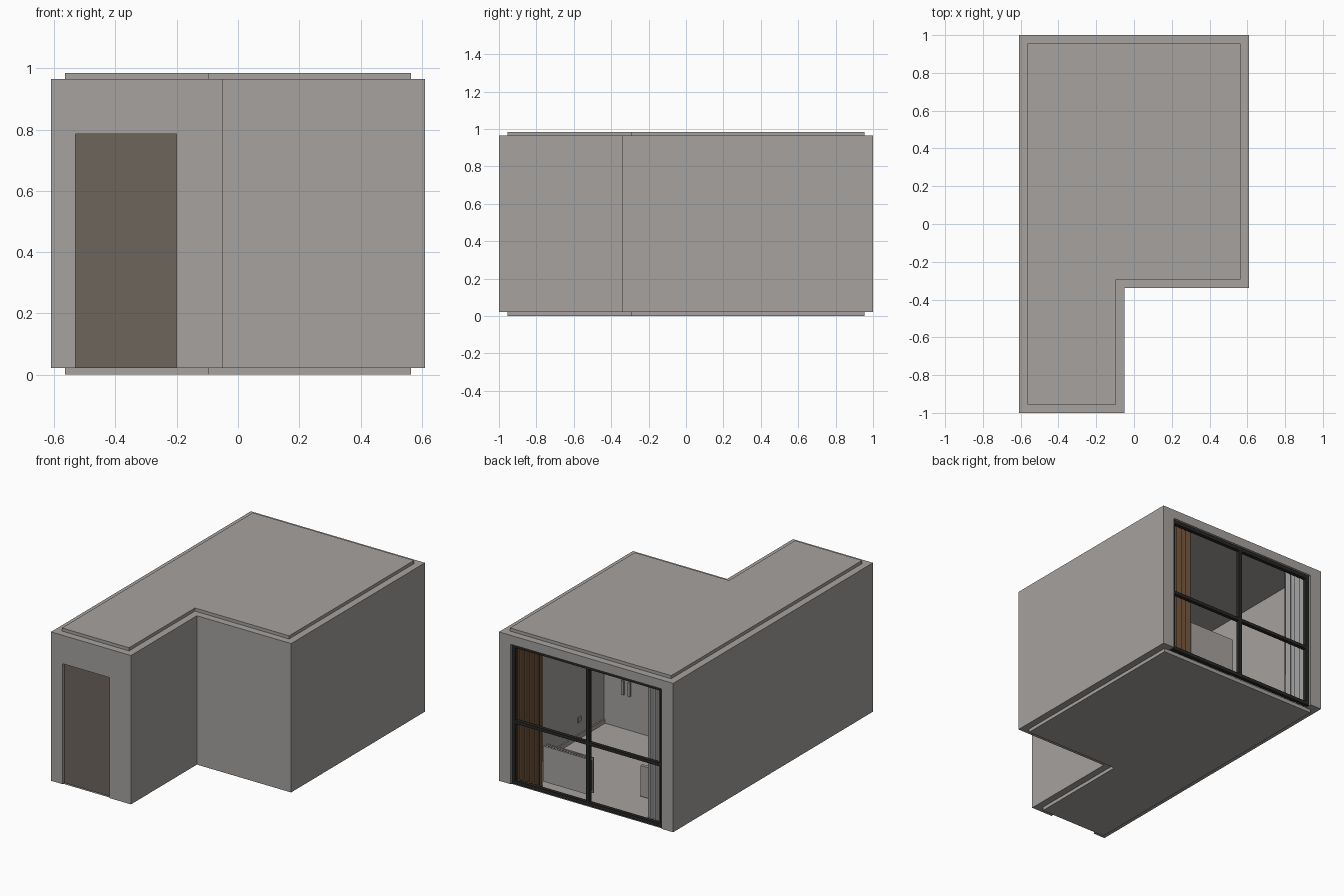
import bpy, bmesh, math

if "Cube" in bpy.data.objects:
    bpy.data.objects.remove(bpy.data.objects["Cube"])


def material(name, rgb):
    m = bpy.data.materials.new(name)
    m.diffuse_color = (*rgb, 1)
    m.use_nodes = True
    m.node_tree.nodes["Principled BSDF"].inputs["Base Color"].default_value = m.diffuse_color
    return m


WALL = material("warm grey plaster", (0.38, 0.36, 0.345))
DOOR = material("brown door", (0.15, 0.129, 0.107))
FRAME = material("black metal", (0.02, 0.02, 0.019))
BROWN = material("brown fabric", (0.10, 0.052, 0.025))
GREY = material("grey fabric", (0.30, 0.30, 0.30))


def finish(name, bm, mat):
    bmesh.ops.recalc_face_normals(bm, faces=bm.faces)
    me = bpy.data.meshes.new(name)
    bm.to_mesh(me)
    bm.free()
    me.materials.append(mat)
    ob = bpy.data.objects.new(name, me)
    bpy.context.collection.objects.link(ob)
    return ob


def add_box(bm, x0, x1, y0, y1, z0, z1):
    vs = bmesh.ops.create_cube(bm, size=1)["verts"]
    for v in vs:
        v.co = ((x0 + x1) / 2 + v.co.x * (x1 - x0),
                (y0 + y1) / 2 + v.co.y * (y1 - y0),
                (z0 + z1) / 2 + v.co.z * (z1 - z0))


def boxes(name, mat, *items):
    bm = bmesh.new()
    for b in items:
        add_box(bm, *b)
    return finish(name, bm, mat)


def prism(name, pts, z0, z1, mat):
    bm = bmesh.new()
    f = bm.faces.new([bm.verts.new((x, y, z0)) for x, y in pts])
    r = bmesh.ops.extrude_face_region(bm, geom=[f])
    for v in r["geom"]:
        if isinstance(v, bmesh.types.BMVert):
            v.co.z = z1
    return finish(name, bm, mat)


def plan(t):
    """L-shaped floor plan, moved inwards by t."""
    return [(-0.61 + t, -1 + t), (-0.05 - t, -1 + t), (-0.05 - t, -0.34 + t),
            (0.61 - t, -0.34 + t), (0.61 - t, 1 - t), (-0.61 + t, 1 - t)]


def cut(target, cutter):
    cutter.hide_render = True
    cutter.hide_set(True)
    m = target.modifiers.new("cut", 'BOOLEAN')
    m.operation = 'DIFFERENCE'
    m.solver = 'EXACT'
    m.object = cutter


# Outer walls with the room, door opening and window opening cut out
T = 0.045
walls = prism("walls", plan(0), 0.022, 0.965, WALL)
cut(walls, prism("room_cutter", plan(T), -0.1, 1.1, WALL))
cut(walls, boxes("door_cutter", WALL, (-0.53, -0.20, -1.1, -0.9, -0.1, 0.785)))
cut(walls, boxes("window_cutter", WALL, (-0.53, 0.53, 0.9, 1.1, -0.1, 0.908)))

# Floor and roof slabs
prism("floor_slab", plan(T), 0, 0.024, WALL)
prism("roof_slab", plan(T), 0.962, 0.985, WALL)

# Entrance door
boxes("front_door", DOOR, (-0.53, -0.20, -0.98, -0.955, 0.022, 0.785))

# Window frame: border, centre post and cross bar
y0, y1, w = 0.962, 0.985, 0.022
boxes("window_frame", FRAME,
      (-0.53, -0.53 + w, y0, y1, 0.022, 0.908),
      (0.53 - w, 0.53, y0, y1, 0.022, 0.908),
      (-0.53 + w, 0.53 - w, y0, y1, 0.022, 0.022 + w),
      (-0.53 + w, 0.53 - w, y0, y1, 0.908 - w, 0.908),
      (-0.011, 0.011, y0, y1, 0.022 + w, 0.908 - w),
      (-0.53 + w, -0.011, y0, y1, 0.405, 0.425),
      (0.011, 0.53 - w, y0, y1, 0.405, 0.425))


# Pleated curtains
def curtain(name, x0, x1, folds, mat):
    n = folds * 8
    front = [(x0 + (x1 - x0) * i / n,
              0.938 + 0.014 * math.sin(2 * math.pi * folds * i / n))
             for i in range(n + 1)]
    back = [(x, y - 0.006) for x, y in reversed(front)]
    ob = prism(name, front + back, 0.03, 0.93, mat)
    for p in ob.data.polygons:
        p.use_smooth = abs(p.normal.z) < 0.5


curtain("brown_curtain", 0.352, 0.56, 6, BROWN)
curtain("grey_curtain", -0.56, -0.39, 5, GREY)
boxes("curtain_rail", FRAME, (-0.56, 0.56, 0.93, 0.942, 0.93, 0.94))

# Radiator below the window, with a finned top
fins = [(0.03 + i * 0.0195, 0.04 + i * 0.0195, 0.903, 0.932, 0.27, 0.287)
        for i in range(16)]
boxes("radiator", WALL,
      (0.018, 0.345, 0.93, 0.938, 0.065, 0.29),
      (0.018, 0.345, 0.897, 0.905, 0.065, 0.29),
      (0.025, 0.338, 0.905, 0.93, 0.08, 0.27), *fins)

# Bed along the side wall
boxes("bed_frame", WALL, (-0.56, -0.186, 0.02, 0.72, 0.03, 0.14),
      (-0.56, -0.186, 0.70, 0.72, 0.03, 0.225))
boxes("mattress", WALL, (-0.55, -0.196, 0.03, 0.70, 0.14, 0.20))
boxes("pillow", WALL, (-0.50, -0.25, 0.56, 0.68, 0.20, 0.25))

# Wardrobe with a pair of handles
boxes("wardrobe", WALL, (-0.05, 0.565, -0.295, 0.014, 0.024, 0.962))
boxes("wardrobe_handles", GREY,
      *[(x - 0.008, x + 0.008, 0.014, 0.024, 0.24, 0.33) for x in (0.385, 0.43)])

# Skirting and socket on the long wall
boxes("skirting", WALL, (0.557, 0.565, 0.014, 0.955, 0.024, 0.05))
boxes("wall_socket", GREY, (0.559, 0.565, 0.25, 0.28, 0.127, 0.157))
